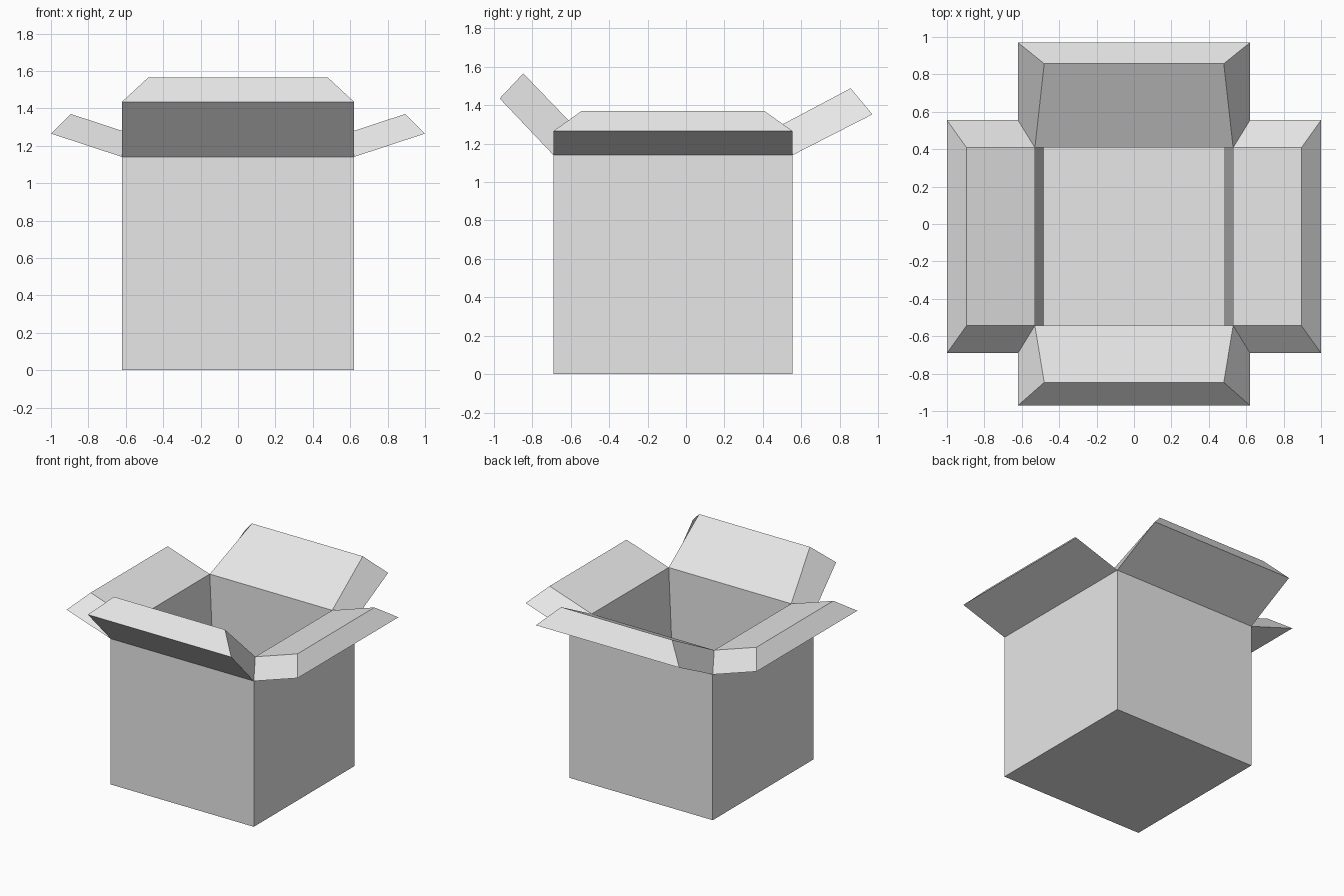
import bpy
import bmesh

cube = bpy.data.objects.get("Cube")
if cube:
    bpy.data.objects.remove(cube, do_unlink=True)

# Single plain card colour
card = bpy.data.materials.new("light_grey_card")
card.use_nodes = True
card.diffuse_color = (0.8, 0.8, 0.8, 1)
card.node_tree.nodes["Principled BSDF"].inputs["Base Color"].default_value = (0.8, 0.8, 0.8, 1)


def rect(x, y0, y1, z):
    """Counter-clockwise ring of four corners, starting front right."""
    return [(-x, y0, z), (x, y0, z), (x, y1, z), (-x, y1, z)]


def bridge(bm, lower, upper):
    """Four side faces between two rings."""
    for i in range(4):
        j = (i + 1) % 4
        bm.faces.new((lower[i], lower[j], upper[j], upper[i]))


def finish(bm, name):
    mesh = bpy.data.meshes.new(name)
    bm.to_mesh(mesh)
    bm.free()
    mesh.materials.append(card)
    obj = bpy.data.objects.new(name, mesh)
    bpy.context.collection.objects.link(obj)


base = rect(0.62, -0.69, 0.555, 0)
outer_rim = rect(0.62, -0.69, 0.555, 1.14)
inner_rim = rect(0.53, -0.543, 0.408, 1.25)
floor = rect(0.48, -0.543, 0.408, 0.14)

# Box body: outer walls, inner walls, underside and floor
bm = bmesh.new()
rings = [[bm.verts.new(p) for p in ring] for ring in (base, outer_rim, inner_rim, floor)]
bridge(bm, rings[0], rings[1])
bridge(bm, rings[2], rings[3])
bm.faces.new(rings[0][::-1])
bm.faces.new(rings[3])
finish(bm, "box_body")


def moved(point, axis, value, z):
    """Keep the position along the hinge, move the rest to the flap tip."""
    p = list(point)
    p[axis] = value
    p[2] = z
    return p


def flap(name, side, axis, outer_tip, inner_tip):
    """Thick flap, hinged on the rim, with bevelled ends."""
    a, b = side, (side + 1) % 4
    root = [outer_rim[a], outer_rim[b], inner_rim[b], inner_rim[a]]
    tip = [moved(outer_rim[a], axis, *outer_tip), moved(outer_rim[b], axis, *outer_tip),
           moved(floor[b], axis, *inner_tip), moved(floor[a], axis, *inner_tip)]
    bm = bmesh.new()
    root = [bm.verts.new(p) for p in root]
    tip = [bm.verts.new(p) for p in tip]
    bridge(bm, root, tip)
    bm.faces.new(tip)
    finish(bm, name)


# Four open flaps: tip positions are (distance along axis, height)
flap("front_flap", 0, 1, (-0.97, 1.435), (-0.847, 1.565))
flap("left_flap", 1, 0, (1.0, 1.265), (0.895, 1.37))
flap("back_flap", 2, 1, (0.97, 1.352), (0.857, 1.488))
flap("right_flap", 3, 0, (-1.0, 1.265), (-0.895, 1.37))
